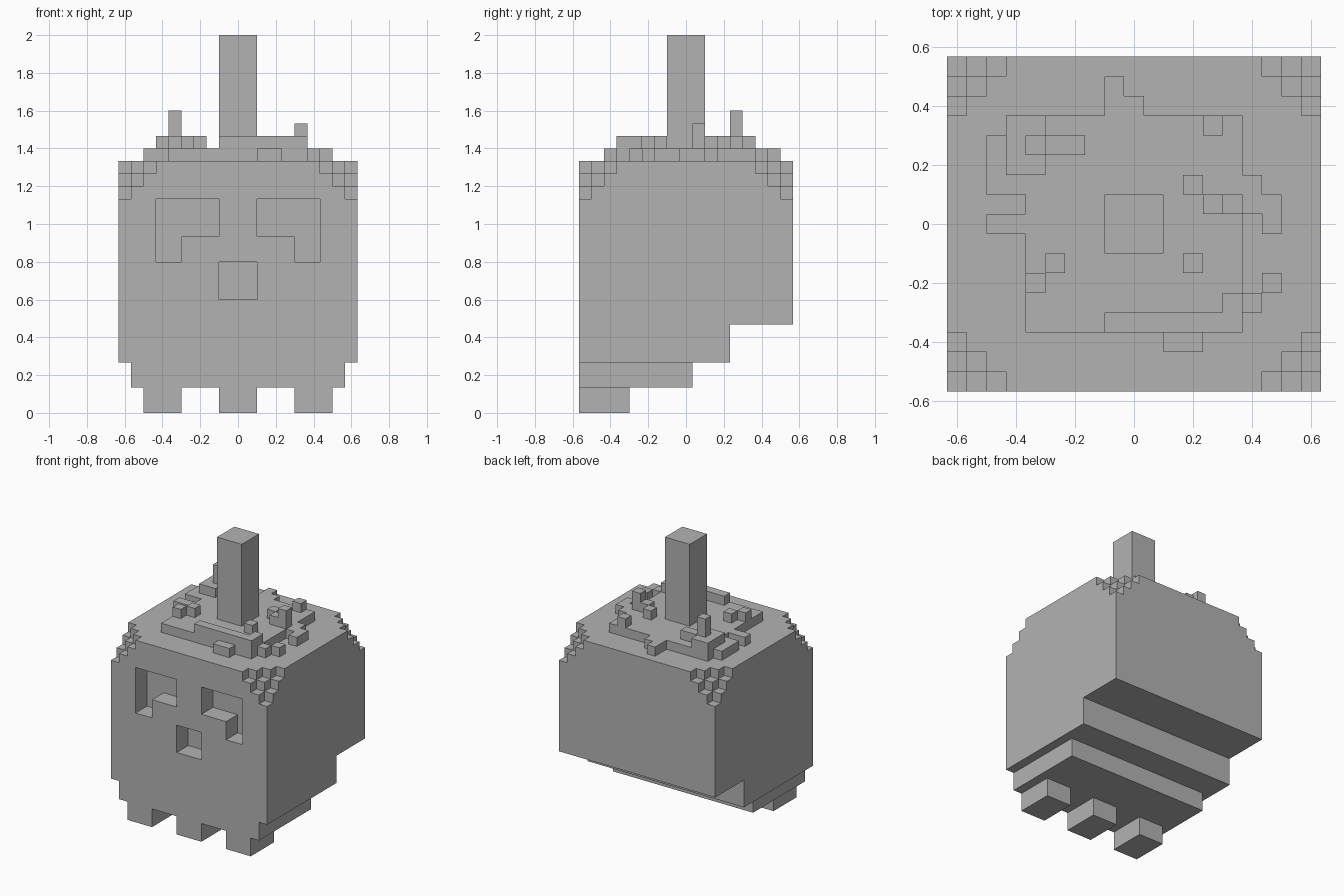
import bpy, bmesh
from mathutils import Vector
from itertools import product

if "Cube" in bpy.data.objects:
    bpy.data.objects.remove(bpy.data.objects["Cube"], do_unlink=True)

U = 1 / 15  # edge of one cell

grey = bpy.data.materials.new("plain grey")
grey.use_nodes = True
GREY = (0.45, 0.45, 0.45, 1)
grey.diffuse_color = GREY
grey.node_tree.nodes["Principled BSDF"].inputs["Base Color"].default_value = GREY


def block(x0, x1, y0, y1, z0, z1):
    """Cells of a block, inclusive cell numbers on every axis."""
    return set(product(range(x0, x1 + 1), range(y0, y1 + 1), range(z0, z1 + 1)))


def skin(name, cells):
    """Mesh the outside of a set of cells, merging flat areas."""
    bm = bmesh.new()
    verts = {}

    def vert(p):
        key = tuple(round(c * 2) for c in p)
        if key not in verts:
            verts[key] = bm.verts.new(Vector(p) * U)
        return verts[key]

    for cell in cells:
        centre = Vector(cell) + Vector((0, 0, 0.5))
        for axis, sign in product(range(3), (-1, 1)):
            normal = Vector((0, 0, 0))
            normal[axis] = sign
            if tuple(int(a + b) for a, b in zip(cell, normal)) in cells:
                continue
            s = Vector((0, 0, 0))
            s[(axis + 1) % 3] = 0.5
            t = normal.cross(s)
            mid = centre + normal / 2
            bm.faces.new([vert(mid + q) for q in (-s - t, s - t, s + t, t - s)])
    bmesh.ops.dissolve_limit(bm, angle_limit=0.01, verts=bm.verts[:], edges=bm.edges[:])
    mesh = bpy.data.meshes.new(name)
    bm.to_mesh(mesh)
    bm.free()
    mesh.materials.append(grey)
    obj = bpy.data.objects.new(name, mesh)
    bpy.context.collection.objects.link(obj)


# Skull: cranium, stepped underside and jaw
skull = block(-9, 9, -8, 8, 7, 19) | block(-9, 9, -8, 3, 4, 6) | block(-8, 8, -8, 0, 2, 3)

# Teeth
for x in (-6, 0, 6):
    skull |= block(x - 1, x + 1, -8, -5, 0, 1)

# Eye sockets, mirrored, and nose hole
skull -= block(2, 6, -8, -7, 14, 16) | block(-6, -2, -8, -7, 14, 16)
skull -= block(5, 6, -8, -7, 12, 13) | block(-6, -5, -8, -7, 12, 13)
skull -= block(-1, 1, -8, -7, 9, 11)

# Chipped upper corners
skull = {c for c in skull if (9 - abs(c[0])) + (8 - abs(c[1])) + (19 - c[2]) > 2}
skin("skull", skull)

# Melted wax pool with runs spilling outwards
wax = block(-5, 5, -5, 5, 20, 20)
for x0, x1, y0, y1 in ((-1, -1, 6, 7), (0, 0, 6, 6), (6, 6, 1, 2), (7, 7, 0, 1),
                       (-7, -6, 2, 4), (-6, -6, 5, 5), (-7, -6, 0, 0),
                       (2, 3, -6, -6), (6, 6, -4, -4), (7, 7, -3, -3)):
    wax |= block(x0, x1, y0, y1, 20, 20)

# Raised wax drips on the pool
for x0, x1, y0, y1, top in ((-1, 5, -5, -5, 21), (5, 5, -5, -4, 21), (-5, -5, -3, -3, 21),
                            (-4, -4, -2, -2, 21), (3, 3, -2, -2, 21), (3, 3, 2, 2, 21),
                            (4, 4, 1, 1, 21), (5, 5, 1, 1, 22), (4, 4, 5, 5, 21),
                            (-6, -5, 3, 5, 21), (-4, -3, 4, 4, 21), (-5, -5, 4, 4, 23)):
    wax |= block(x0, x1, y0, y1, 21, top)
skin("melted_wax", wax)

# Candle
skin("candle", block(-1, 1, -1, 1, 21, 29))
